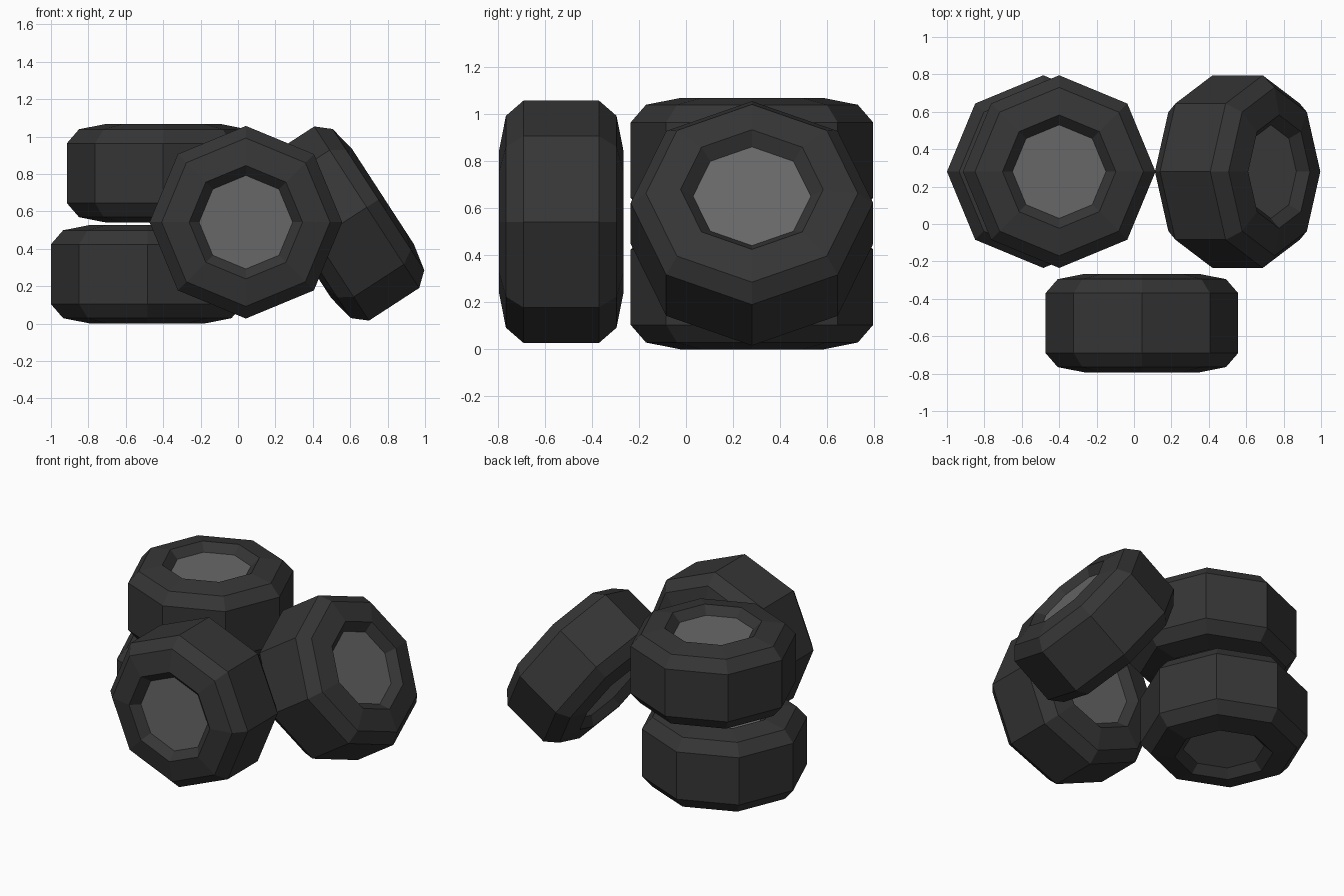
import bpy, bmesh
from math import cos, sin, pi, radians

cube = bpy.data.objects.get("Cube")
if cube:
    bpy.data.objects.remove(cube, do_unlink=True)


def material(name, value):
    mat = bpy.data.materials.new(name)
    mat.use_nodes = True
    color = (value, value, value, 1)
    mat.diffuse_color = color
    bsdf = mat.node_tree.nodes["Principled BSDF"]
    bsdf.inputs["Base Color"].default_value = color
    bsdf.inputs["Roughness"].default_value = 0.9
    return mat


rubber = material("black rubber", 0.036)
metal = material("grey hub", 0.137)

SIDES = 8
# Half profile as (radius, height): hub edge, rim, shoulder, tread
half = [(0.25, 0.212), (0.303, 0.264), (0.45, 0.235), (0.515, 0.16)]
profile = half + [(r, -h) for r, h in reversed(half)]


def tyre(name, location, rotation=(0, 0, 0)):
    bm = bmesh.new()
    rings = [[bm.verts.new((r * cos(2 * pi * i / SIDES), r * sin(2 * pi * i / SIDES), h))
              for i in range(SIDES)] for r, h in profile]
    # Rubber bands between neighbouring rings
    for upper, lower in zip(rings, rings[1:]):
        for i in range(SIDES):
            j = (i + 1) % SIDES
            bm.faces.new((upper[i], lower[i], lower[j], upper[j]))
    # Flat recessed hubs on both sides
    for cap in (rings[0], rings[-1][::-1]):
        bm.faces.new(cap).material_index = 1
    bmesh.ops.recalc_face_normals(bm, faces=bm.faces)
    mesh = bpy.data.meshes.new(name)
    bm.to_mesh(mesh)
    bm.free()
    mesh.materials.append(rubber)
    mesh.materials.append(metal)
    obj = bpy.data.objects.new(name, mesh)
    obj.location = location
    obj.rotation_euler = rotation
    bpy.context.collection.objects.link(obj)
    return obj


# Two stacked tyres, one upright in front, one leaning at the side
tyre("lower_stacked_tyre", (-0.485, 0.28, 0.264))
tyre("upper_stacked_tyre", (-0.40, 0.28, 0.804))
tyre("upright_front_tyre", (0.042, -0.53, 0.542), (radians(90), 0, 0))
tyre("leaning_tyre", (0.554, 0.28, 0.535), (0, radians(57), 0))
